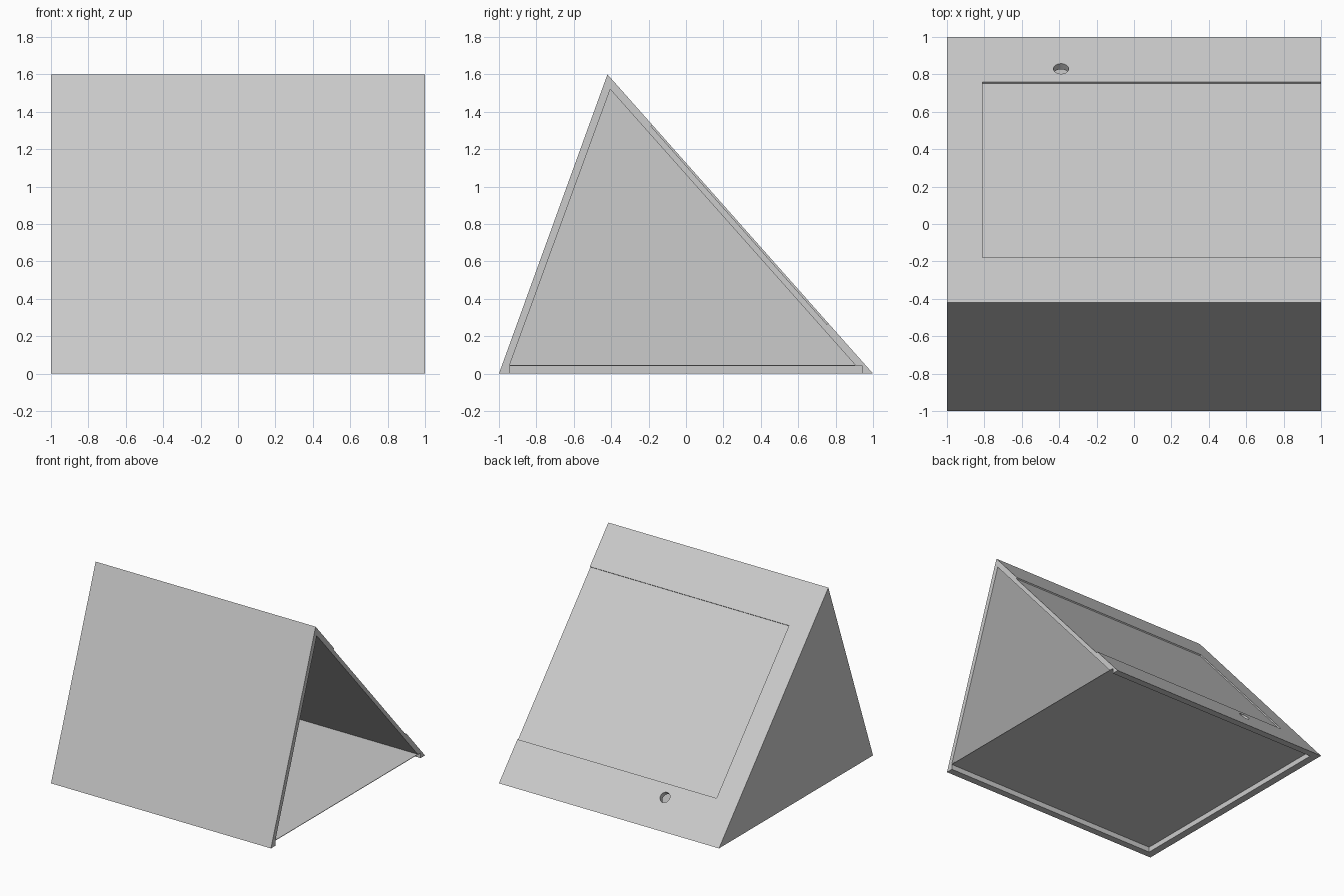
import bpy
import bmesh
import math
from mathutils import Vector

cube = bpy.data.objects.get("Cube")
if cube:
    bpy.data.objects.remove(cube, do_unlink=True)

grey = bpy.data.materials.new("light_grey")
grey.use_nodes = True
colour = (0.6, 0.6, 0.6, 1)
grey.diffuse_color = colour
grey.node_tree.nodes["Principled BSDF"].inputs["Base Color"].default_value = colour


def add_object(name, bm):
    bmesh.ops.recalc_face_normals(bm, faces=bm.faces[:])
    mesh = bpy.data.meshes.new(name)
    bm.to_mesh(mesh)
    bm.free()
    mesh.materials.append(grey)
    obj = bpy.data.objects.new(name, mesh)
    bpy.context.collection.objects.link(obj)
    return obj


def prism(name, profile, x0, x1):
    """Extrude a (y, z) profile along x."""
    bm = bmesh.new()
    face = bm.faces.new([bm.verts.new((x0, y, z)) for y, z in profile])
    out = bmesh.ops.extrude_face_region(bm, geom=[face])
    moved = [v for v in out["geom"] if isinstance(v, bmesh.types.BMVert)]
    bmesh.ops.translate(bm, verts=moved, vec=(x1 - x0, 0, 0))
    return add_object(name, bm)


def cut(target, cutter):
    cutter.hide_render = True
    cutter.display_type = 'WIRE'
    mod = target.modifiers.new(cutter.name, 'BOOLEAN')
    mod.operation = 'DIFFERENCE'
    mod.solver = 'EXACT'
    mod.object = cutter
    bpy.context.view_layer.objects.active = target
    bpy.ops.object.modifier_apply(modifier=mod.name)
    bpy.data.objects.remove(cutter, do_unlink=True)


# Wedge shell
ridge, heel = Vector((-0.42, 1.6)), Vector((1, 0))
shell = prism("wedge_shell", [(-1, 0), heel, ridge], -1, 1)

# Hollow inside, open at the left end, with a shallow base recess
inner = 0.943
floor_z = 0.046
cut(shell, prism("cavity_cutter",
                 [(-inner, -0.1), (inner, -0.1), (inner, floor_z),
                  (0.905, floor_z), (-0.405, 1.52), (-inner, floor_z)],
                 -0.94, 1.1))

# Shallow panel recess on the back slope
along = (heel - ridge).normalized()
normal = Vector((-along.y, along.x))


def slope_point(y, offset):
    return ridge + along * ((y - ridge.x) / along.x) + normal * offset


depth = 0.01
cut(shell, prism("panel_cutter",
                 [slope_point(-0.18, -depth), slope_point(0.76, -depth),
                  slope_point(0.76, 0.1), slope_point(-0.18, 0.1)],
                 -0.81, 1.1))

# Round hole near the foot of the back slope
bm = bmesh.new()
bmesh.ops.create_cone(bm, cap_ends=True, segments=32,
                      radius1=0.041, radius2=0.041, depth=0.14)
hole = add_object("hole_cutter", bm)
centre = slope_point(0.83, 0)
hole.location = (-0.39, centre.x, centre.y)
hole.rotation_euler.x = -math.atan2(normal.x, normal.y)
bpy.context.view_layer.update()
cut(shell, hole)

# Thin floor plate
prism("floor_plate", [(-inner, floor_z - 0.004), (inner, floor_z - 0.004),
                      (inner, floor_z), (-inner, floor_z)], -0.94, 1)
